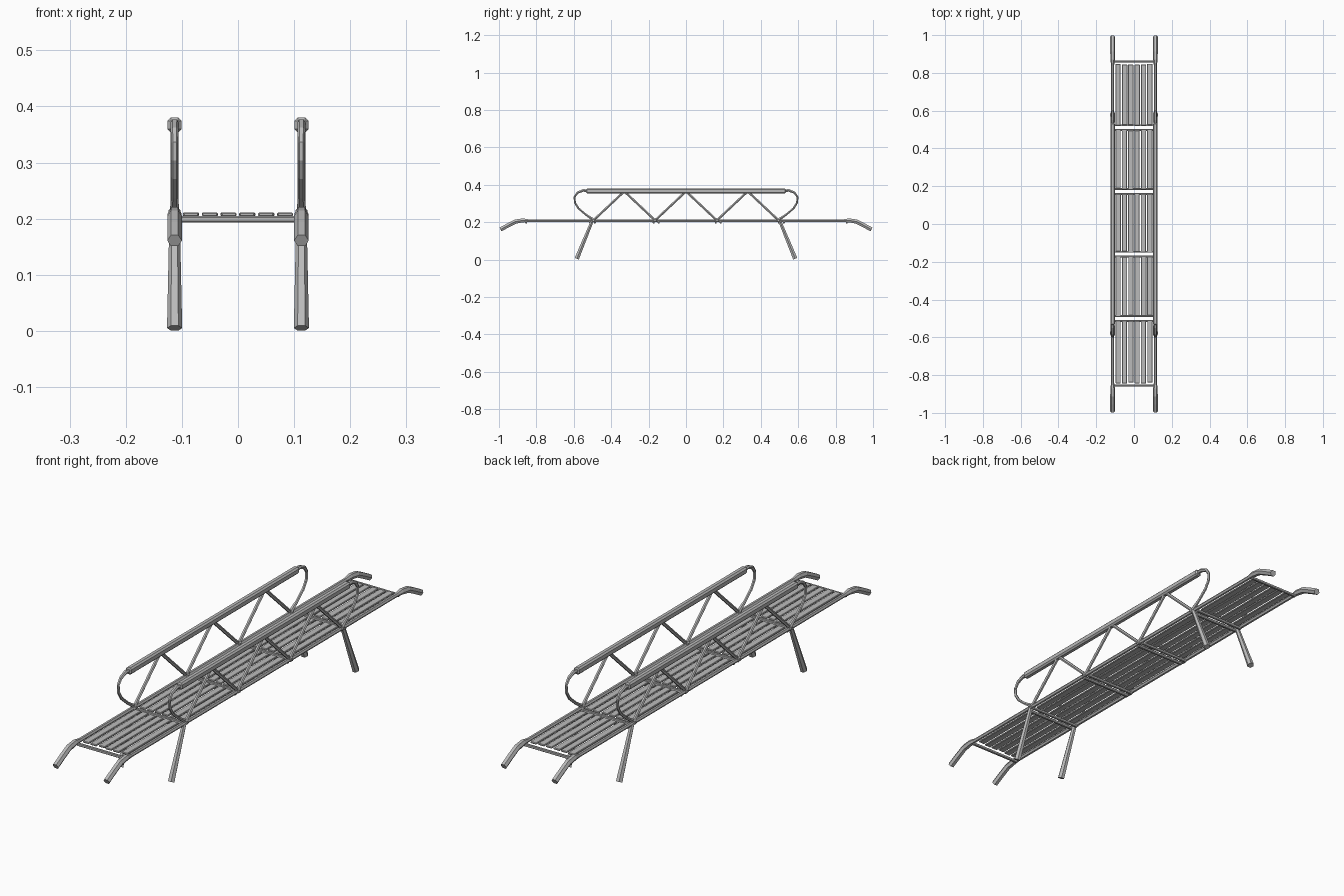
import bpy, bmesh, math, random
from mathutils import Vector

random.seed(4)
cube = bpy.data.objects.get("Cube")
if cube:
    bpy.data.objects.remove(cube)

grey = bpy.data.materials.new("weathered_grey")
grey.use_nodes = True
COLOR = (0.5, 0.5, 0.5, 1)
grey.diffuse_color = COLOR
grey.node_tree.nodes["Principled BSDF"].inputs["Base Color"].default_value = COLOR

SIDE = 0.113


def finish(name, bm):
    bmesh.ops.recalc_face_normals(bm, faces=bm.faces)
    mesh = bpy.data.meshes.new(name)
    bm.to_mesh(mesh)
    bm.free()
    mesh.materials.append(grey)
    obj = bpy.data.objects.new(name, mesh)
    bpy.context.collection.objects.link(obj)
    return obj


def tube(name, x, path, sides=6):
    """Sweep a polygon along (y, z, radius) points in a plane of constant x."""
    bm = bmesh.new()
    pts = [Vector((x, y, z)) for y, z, r in path]
    rings = []
    for i, p in enumerate(pts):
        ahead = pts[min(i + 1, len(pts) - 1)] - p
        behind = p - pts[max(i - 1, 0)]
        tangent = (ahead.normalized() + behind.normalized()).normalized()
        across = Vector((1, 0, 0))
        up = across.cross(tangent)
        ring = []
        for k in range(sides):
            a = 2 * math.pi * (k + 0.5 * (sides == 8)) / sides
            ring.append(bm.verts.new(p + path[i][2] * (across * math.cos(a) + up * math.sin(a))))
        rings.append(ring)
    for a, b in zip(rings, rings[1:]):
        for k in range(sides):
            n = (k + 1) % sides
            bm.faces.new((a[k], a[n], b[n], b[k]))
    bm.faces.new(rings[0])
    bm.faces.new(rings[-1])
    return finish(name, bm)


def box(name, x, y, z, sx, sy, sz, bevel=0.0):
    bm = bmesh.new()
    bmesh.ops.create_cube(bm, size=1)
    bmesh.ops.scale(bm, vec=(sx, sy, sz), verts=bm.verts)
    bmesh.ops.translate(bm, vec=(x, y, z), verts=bm.verts)
    if bevel:
        bmesh.ops.bevel(bm, geom=bm.edges[:], offset=bevel, segments=1, affect='EDGES')
    return finish(name, bm)


# Half of the side beam: thin along the deck, thicker and drooping at the end
beam_end = [(0.84, 0.208, 0.008), (0.87, 0.210, 0.012), (0.91, 0.204, 0.013),
            (0.95, 0.184, 0.013), (0.992, 0.161, 0.013)]
# Bowed end of the handrail, from deck to top rail
bow = [(0.49, 0.210, 0.009), (0.535, 0.240, 0.006), (0.575, 0.274, 0.006),
       (0.594, 0.305, 0.006), (0.596, 0.335, 0.006), (0.580, 0.358, 0.007),
       (0.550, 0.370, 0.008), (0.515, 0.368, 0.008)]

for side, x in (("left", SIDE), ("right", -SIDE)):
    mirrored = [(-y, z, r) for y, z, r in reversed(beam_end)]
    tube(f"{side}_side_beam", x, mirrored + beam_end)
    box(f"{side}_handrail", x, 0, 0.367, 0.025, 1.07, 0.027, 0.006)

    # Zigzag truss between beam and handrail
    for i in range(6):
        y0, y1 = -0.495 + i * 0.165, -0.33 + i * 0.165
        z0, z1 = (0.21, 0.365) if i % 2 == 0 else (0.365, 0.21)
        tube(f"{side}_truss_{i}", x, [(y0, z0, 0.007), (y1, z1, 0.007)])
    # Small joints at the truss nodes
    for i in range(7):
        z = 0.21 if i % 2 == 0 else 0.365
        box(f"{side}_joint_{i}", x, -0.495 + i * 0.165, z, 0.021, 0.02, 0.02, 0.005)

    for end, s in (("back", 1), ("front", -1)):
        tube(f"{side}_{end}_bow", x, [(s * y, z, r) for y, z, r in bow])
        tube(f"{side}_{end}_leg", x, [(s * 0.498, 0.215, 0.009), (s * 0.584, 0.005, 0.0135)])

# Deck planks, slightly uneven, laid in five bays
joints = [-0.855, -0.5, -0.16, 0.172, 0.51, 0.86]
for bay, (y0, y1) in enumerate(zip(joints, joints[1:])):
    for k in range(6):
        a = y0 + 0.01 + random.uniform(0, 0.006)
        b = y1 - 0.01 - random.uniform(0, 0.006)
        x = (k - 2.5) * 0.0335 + random.uniform(-0.001, 0.001)
        box(f"plank_{bay}_{k}", x, (a + b) / 2, 0.2075, 0.0275, b - a, 0.007, 0.002)

# Cross bars under the plank ends
for i, y in enumerate(joints):
    offsets = (0,) if i in (0, 5) else (-0.013, 0.013)
    for j, d in enumerate(offsets):
        box(f"cross_bar_{i}_{j}", 0, y + d, 0.199, 2 * SIDE, 0.01, 0.011, 0.002)
